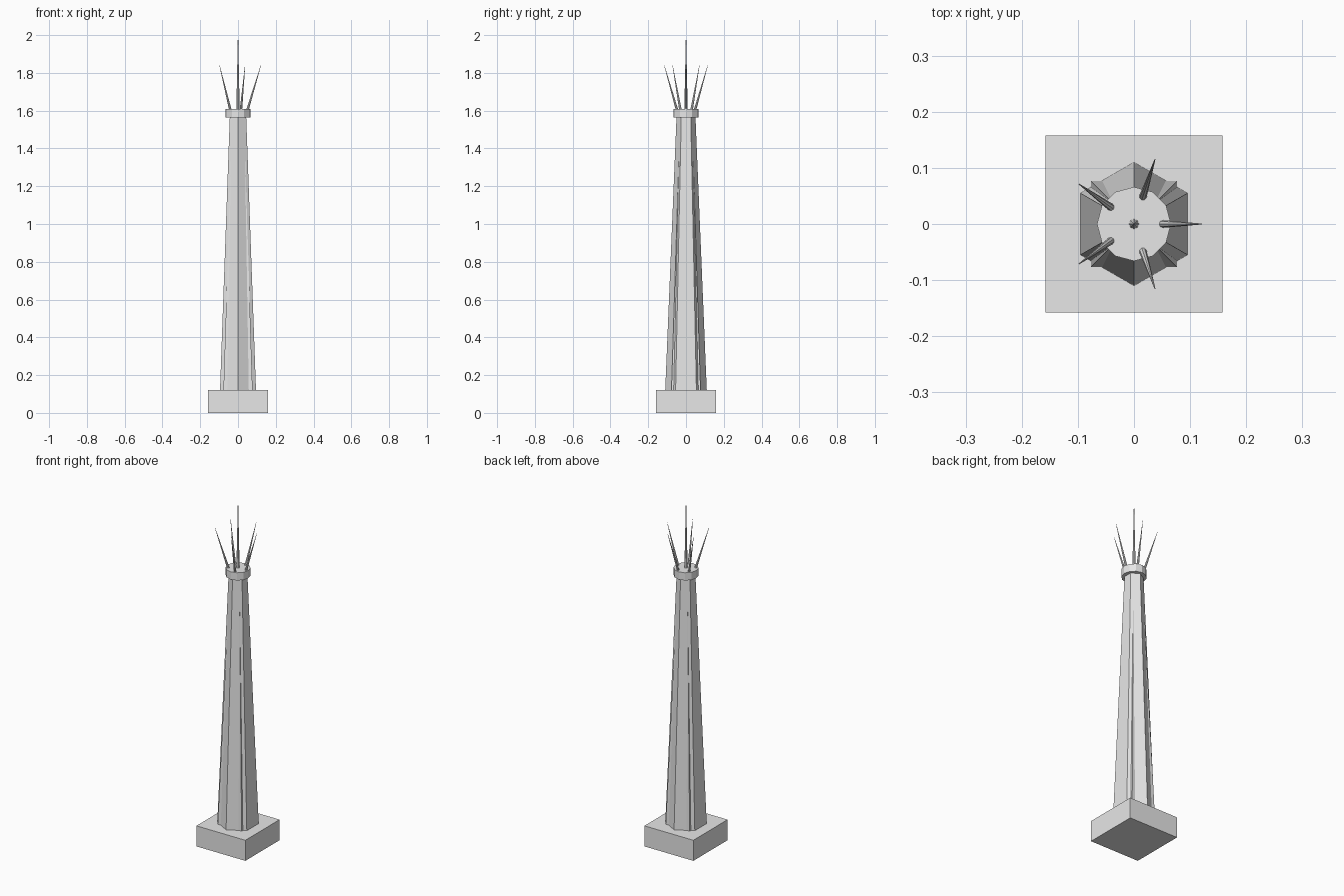
import bpy, math
from mathutils import Vector

if "Cube" in bpy.data.objects:
    bpy.data.objects.remove(bpy.data.objects["Cube"])

stone = bpy.data.materials.new("light_grey")
stone.diffuse_color = (0.8, 0.8, 0.8, 1)
stone.use_nodes = True
stone.node_tree.nodes["Principled BSDF"].inputs["Base Color"].default_value = stone.diffuse_color


def finish(name):
    ob = bpy.context.object
    ob.name = name
    ob.data.materials.append(stone)
    return ob


def taper(name, p0, p1, r0, r1, sides, spin=0.0):
    """Tapered prism or spike from p0 to p1; spin turns its corners about z."""
    p0, p1 = Vector(p0), Vector(p1)
    d = p1 - p0
    bpy.ops.mesh.primitive_cone_add(vertices=sides, radius1=r0, radius2=r1,
                                    depth=d.length, location=(p0 + p1) / 2)
    ob = finish(name)
    if d.xy.length > 1e-6:
        ob.rotation_euler = (0, math.atan2(d.xy.length, d.z), math.atan2(d.y, d.x))
    else:
        ob.rotation_euler = (0, 0, spin)
    return ob


# square plinth
bpy.ops.mesh.primitive_cube_add(size=1, location=(0, 0, 0.06))
bpy.context.object.scale = (0.316, 0.316, 0.12)
finish("plinth")

# six-sided shaft with a square core whose corners show as ridges
taper("shaft", (0, 0, 0.12), (0, 0, 1.57), 0.11, 0.05, 6)
taper("corner_ridges", (0, 0, 0.12), (0, 0, 1.57), 0.109, 0.0435, 4, math.pi / 4)

# collar on top
taper("collar", (0, 0, 1.565), (0, 0, 1.61), 0.066, 0.066, 12)

# centre spike and ring of five leaning spikes
taper("centre_spike", (0, 0, 1.60), (0, 0, 2.0), 0.009, 0.0008, 8)
for i in range(5):
    a = math.tau * i / 5
    c, s = math.cos(a), math.sin(a)
    taper(f"crown_spike_{i + 1}", (0.049 * c, 0.049 * s, 1.60),
          (0.121 * c, 0.121 * s, 1.84), 0.007, 0.0008, 8)
